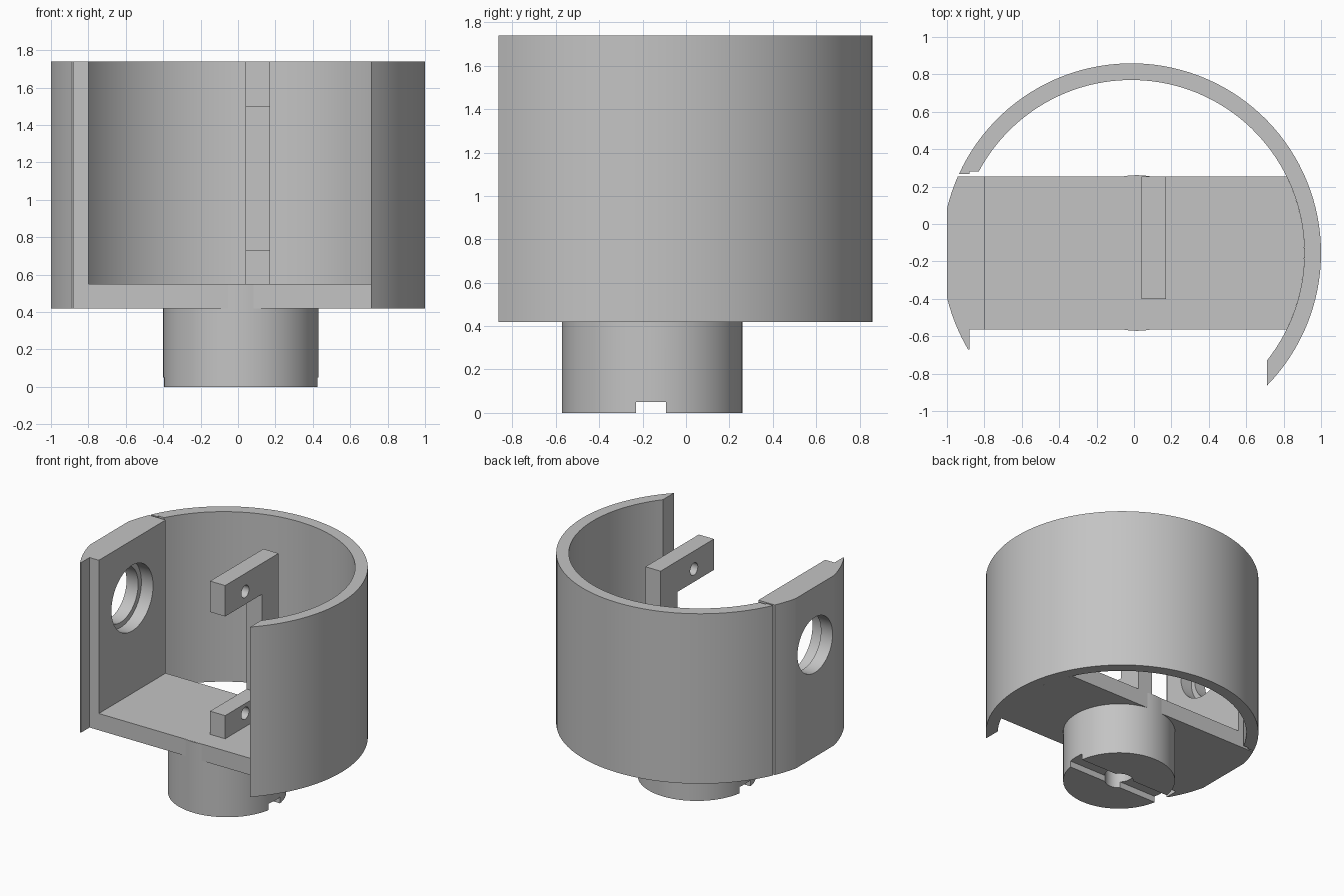
import bpy, bmesh, math
from mathutils import Matrix

if "Cube" in bpy.data.objects:
    bpy.data.objects.remove(bpy.data.objects["Cube"], do_unlink=True)

grey = bpy.data.materials.new("plain_grey")
grey.use_nodes = True
grey.diffuse_color = (0.55, 0.55, 0.55, 1)
grey.node_tree.nodes["Principled BSDF"].inputs["Base Color"].default_value = grey.diffuse_color

CX, CY = -0.014, -0.155          # axis of the round housing
R_OUT, R_IN = 1.014, 0.925
BASE, FLOOR, TOP = 0.42, 0.55, 1.74
BACK, FRONT = 0.255, -0.565      # edges of the floor
WALL_IN, LIP_IN = -0.80, -0.88   # inner planes of the flat side wall


def finish(name, bm):
    bmesh.ops.recalc_face_normals(bm, faces=bm.faces[:])
    mesh = bpy.data.meshes.new(name)
    bm.to_mesh(mesh)
    bm.free()
    mesh.materials.append(grey)
    ob = bpy.data.objects.new(name, mesh)
    bpy.context.collection.objects.link(ob)
    return ob


def prism(name, points, z0, z1):
    bm = bmesh.new()
    face = bm.faces.new([bm.verts.new((x, y, z0)) for x, y in points])
    top = bmesh.ops.extrude_face_region(bm, geom=[face])["geom"]
    bmesh.ops.translate(bm, vec=(0, 0, z1 - z0),
                        verts=[v for v in top if isinstance(v, bmesh.types.BMVert)])
    return finish(name, bm)


def box(name, x0, x1, y0, y1, z0, z1):
    return prism(name, [(x0, y0), (x1, y0), (x1, y1), (x0, y1)], z0, z1)


def cylinder(name, centre, radius, length, axis="Z", sides=72):
    bm = bmesh.new()
    turn = Matrix.Rotation(math.pi / 2, 4, "Y") if axis == "X" else Matrix()
    bmesh.ops.create_cone(bm, cap_ends=True, segments=sides, radius1=radius, radius2=radius,
                          depth=length, matrix=Matrix.Translation(centre) @ turn)
    return finish(name, bm)


def arc(radius, a0, a1, steps):
    angles = [a0 + (a1 - a0) * i / steps for i in range(steps + 1)]
    return [(CX + radius * math.cos(a), CY + radius * math.sin(a)) for a in angles]


def angle_y(radius, y):
    return math.asin((y - CY) / radius)


def angle_x(radius, x):
    return math.acos((x - CX) / radius)


def activate(ob):
    bpy.ops.object.select_all(action="DESELECT")
    ob.select_set(True)
    bpy.context.view_layer.objects.active = ob


def cut(ob, *cutters):
    for cutter in cutters:
        mod = ob.modifiers.new("cut", "BOOLEAN")
        mod.operation, mod.solver, mod.object = "DIFFERENCE", "EXACT", cutter
        activate(ob)
        bpy.ops.object.modifier_apply(modifier=mod.name)
        bpy.data.objects.remove(cutter, do_unlink=True)


# Round shell, open at the front, with a small step at its left-hand end
step_y, end_y = 0.267, 0.28
shell = prism("round_shell",
              arc(R_OUT, -angle_x(R_OUT, 0.71), math.pi - angle_y(R_OUT, step_y), 72)
              + [(LIP_IN, step_y), (LIP_IN, end_y)]
              + arc(R_IN, math.pi - angle_y(R_IN, end_y), -angle_x(R_IN, 0.71), 72),
              BASE, TOP)

# Flat side wall with a front lip; its outside follows the shell but is flattened
flat = angle_x(R_OUT, -1.0)
wall = prism("side_wall",
             [(WALL_IN, BACK)]
             + arc(R_OUT, math.pi - angle_y(R_OUT, BACK), flat, 6)
             + arc(R_OUT, 2 * math.pi - flat, math.pi - angle_y(R_OUT, -0.67), 9)
             + [(LIP_IN, -0.67), (LIP_IN, FRONT), (WALL_IN, FRONT)],
             BASE, TOP)
cut(wall,
    cylinder("wall_hole", (-0.9, CY, 1.29), 0.215, 0.4, "X"),
    cylinder("wall_counterbore", (-0.8, CY, 1.29), 0.255, 0.2, "X"))

# Floor running from the side wall to the shell
floor = prism("floor",
              [(WALL_IN, BACK), (WALL_IN, FRONT)]
              + arc(R_IN, angle_y(R_IN, FRONT), angle_y(R_IN, BACK), 16),
              BASE, FLOOR)

# Hub below, with a blind centre hole and a slot across the bottom
HX = 0.015
hub = cylinder("hub", (HX, CY, FLOOR / 2 - 0.0005), 0.416, FLOOR - 0.001, sides=96)
cut(hub,
    cylinder("hub_hole", (HX, CY, 0.1), 0.105, 0.5),
    box("hub_slot", -1, 1, -0.23, -0.093, -0.1, 0.05))

# C-shaped bracket: an upright post with two drilled arms
X0, X1 = 0.04, 0.17
post_front, arm_front = 0.05, -0.40
outline = [(BACK, FLOOR), (arm_front, FLOOR), (arm_front, 0.73), (post_front, 0.73),
           (post_front, 1.50), (arm_front, 1.50), (arm_front, TOP), (BACK, TOP)]
bm = bmesh.new()
side = bm.faces.new([bm.verts.new((X0, y, z)) for y, z in outline])
moved = bmesh.ops.extrude_face_region(bm, geom=[side])["geom"]
bmesh.ops.translate(bm, vec=(X1 - X0, 0, 0),
                    verts=[v for v in moved if isinstance(v, bmesh.types.BMVert)])
bracket = finish("bracket", bm)
cut(bracket, *[cylinder("screw_hole", (0.1, CY, z), 0.047, 0.5, "X", 32) for z in (0.655, 1.60)])

# Smooth the round surfaces, keep the edges crisp
for ob in (shell, wall, floor, hub, bracket):
    activate(ob)
    bpy.ops.object.shade_smooth_by_angle(angle=math.radians(12))
